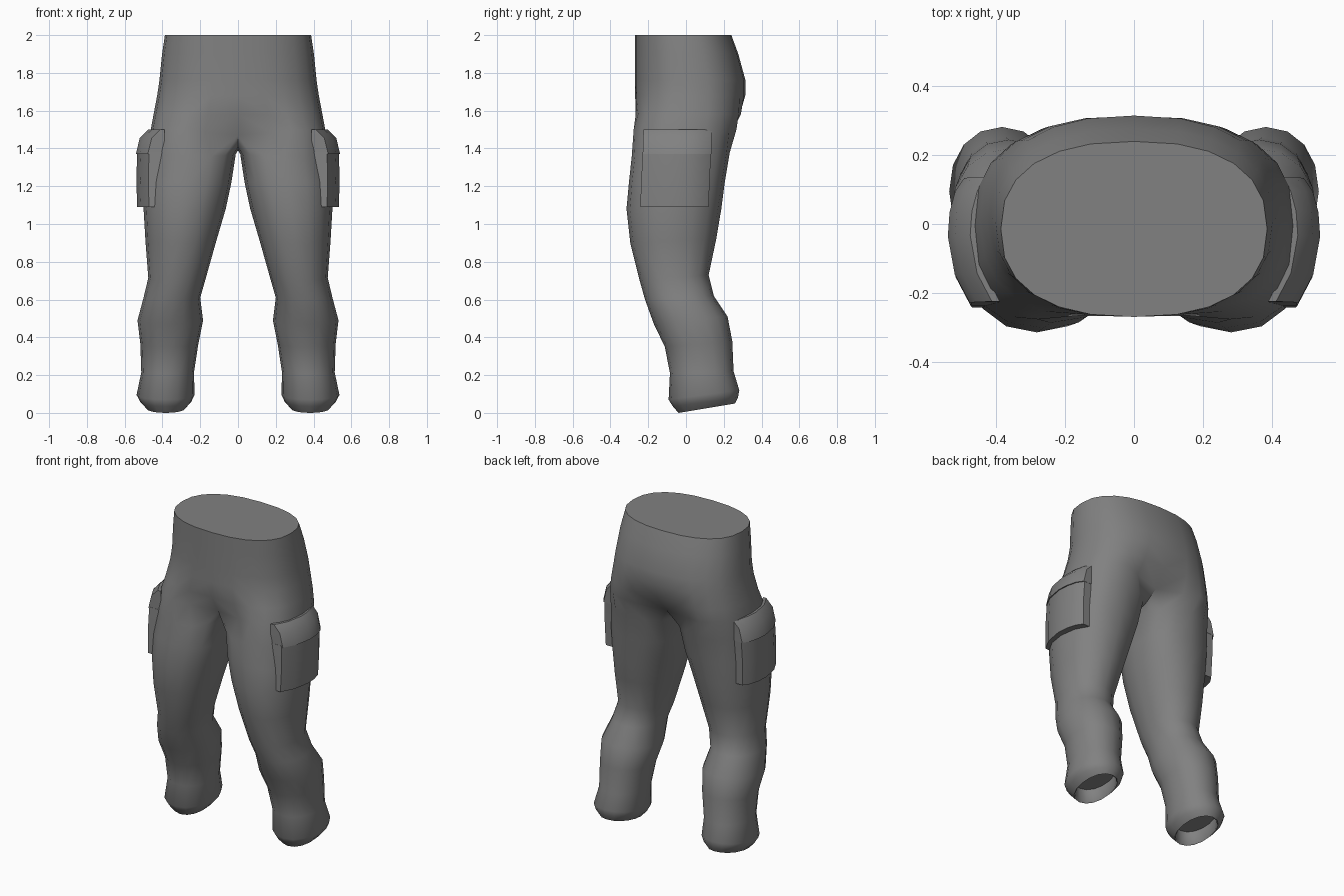
import bpy, bmesh
from math import sin, cos, radians, copysign

if "Cube" in bpy.data.objects:
    bpy.data.objects.remove(bpy.data.objects["Cube"])

cloth = bpy.data.materials.new("dark_cloth")
cloth.diffuse_color = (.22, .22, .22, 1)
cloth.use_nodes = True
cloth.node_tree.nodes["Principled BSDF"].inputs["Base Color"].default_value = cloth.diffuse_color


def spow(v, n):
    return copysign(abs(v) ** (2 / n), v)


def bridge(bm, a, b, closed=True):
    n = len(a)
    for i in range(n if closed else n - 1):
        j = (i + 1) % n
        bm.faces.new((a[i], a[j], b[j], b[i]))


def finish(bm, name, angle):
    bmesh.ops.recalc_face_normals(bm, faces=bm.faces)
    me = bpy.data.meshes.new(name)
    bm.to_mesh(me)
    bm.free()
    me.materials.append(cloth)
    ob = bpy.data.objects.new(name, me)
    bpy.context.collection.objects.link(ob)
    mod = ob.modifiers.new("Mirror", 'MIRROR')
    mod.merge_threshold = 0.001
    bpy.ops.object.select_all(action='DESELECT')
    ob.select_set(True)
    bpy.context.view_layer.objects.active = ob
    bpy.ops.object.modifier_apply(modifier=mod.name)
    bpy.ops.object.shade_smooth_by_angle(angle=radians(angle))
    return ob


# Trousers, hip part: half rings from front centre to back centre
# (z, half width, front y, back y, pull of the centre points, centre drop, squareness)
HIPS = [(2.0, .387, -.27, .24, 1, 0, 2.4), (1.9, .402, -.27, .277, 1, 0, 2.4),
        (1.76, .416, -.27, .315, 1, 0, 2.4), (1.68, .428, -.272, .317, .99, 0, 2.45),
        (1.58, .447, -.285, .31, .92, 0, 2.6), (1.5, .462, -.307, .297, .66, .03, 2.75)]
# Leg rings: (front z, back z, inner x, outer x, front y, back y)
LEG = [(1.36, 1.38, .012, .475, -.287, .232), (1.22, 1.22, .035, .49, -.302, .205),
       (1.08, 1.08, .065, .50, -.315, .187), (.90, .92, .115, .49, -.295, .16),
       (.70, .73, .17, .475, -.245, .12), (.60, .62, .20, .50, -.217, .147),
       (.47, .51, .185, .532, -.17, .22), (.35, .38, .21, .517, -.112, .245),
       (.21, .22, .233, .512, -.085, .252), (.07, .12, .23, .537, -.092, .282),
       (.035, .08, .248, .517, -.07, .275), (.0, .05, .28, .485, -.04, .26),
       (.005, .055, .285, .48, -.033, .252), (.09, .14, .28, .485, -.033, .25)]

bm = bmesh.new()
prev = None
for z, a, yf, yb, pull, drop, n in HIPS:
    ring = []
    for i in range(13):
        t = radians(-90 + 15 * i)
        w = max(0, 1 - min(i, 12 - i) / 2)
        x = a * spow(cos(t), n) if 0 < i < 12 else 0
        y = (yf + yb) / 2 + (yb - yf) / 2 * spow(sin(t), n)
        y *= 1 - w * (1 - pull)
        ring.append(bm.verts.new((x, y, z - drop * w)))
    if prev:
        bridge(bm, prev, ring, False)
    else:
        bm.faces.new(ring)
    prev = ring

# Crotch points close the hip half ring into a leg ring
prev = prev + [bm.verts.new((0, y, z)) for y, z in ((.10, 1.41), (-.02, 1.39), (-.12, 1.41))]

for k, (zf, zb, xi, xo, yf, yb) in enumerate(LEG):
    n = 2.4 if k < 2 else 2.15
    ring = []
    for i in range(16):
        t = radians(-135 + 22.5 * i)
        s = spow(sin(t), n)
        ring.append(bm.verts.new(((xi + xo) / 2 + (xo - xi) / 2 * spow(cos(t), n),
                                  (yf + yb) / 2 + (yb - yf) / 2 * s,
                                  (zf + zb) / 2 + (zb - zf) / 2 * s)))
    bridge(bm, prev, ring)
    prev = ring
bm.faces.new(prev)
finish(bm, "trousers", 62)

# Cargo pockets: curved slabs on the outer thighs
ARC = [(-.232, .475), (-.15, .518), (-.04, .538), (.03, .533), (.09, .517), (.13, .49)]


def slab(name, rows):
    bm = bmesh.new()
    prev = None
    for z, dx, dy in rows:
        pts = [(x + dx, y + dy) for y, x in ARC]
        pts += [(x - .085, y + dy) for y, x in reversed(ARC)]
        ring = [bm.verts.new((x, y, z)) for x, y in pts]
        if prev:
            bridge(bm, prev, ring)
        else:
            bm.faces.new(ring)
        prev = ring
    bm.faces.new(prev)
    finish(bm, name, 32)


slab("pocket_bodies", [(1.09, -.004, -.01), (1.23, 0, -.005), (1.38, -.004, .003)])
slab("pocket_flaps", [(1.37, .003, .004), (1.455, -.018, .005), (1.5, -.062, .007)])
